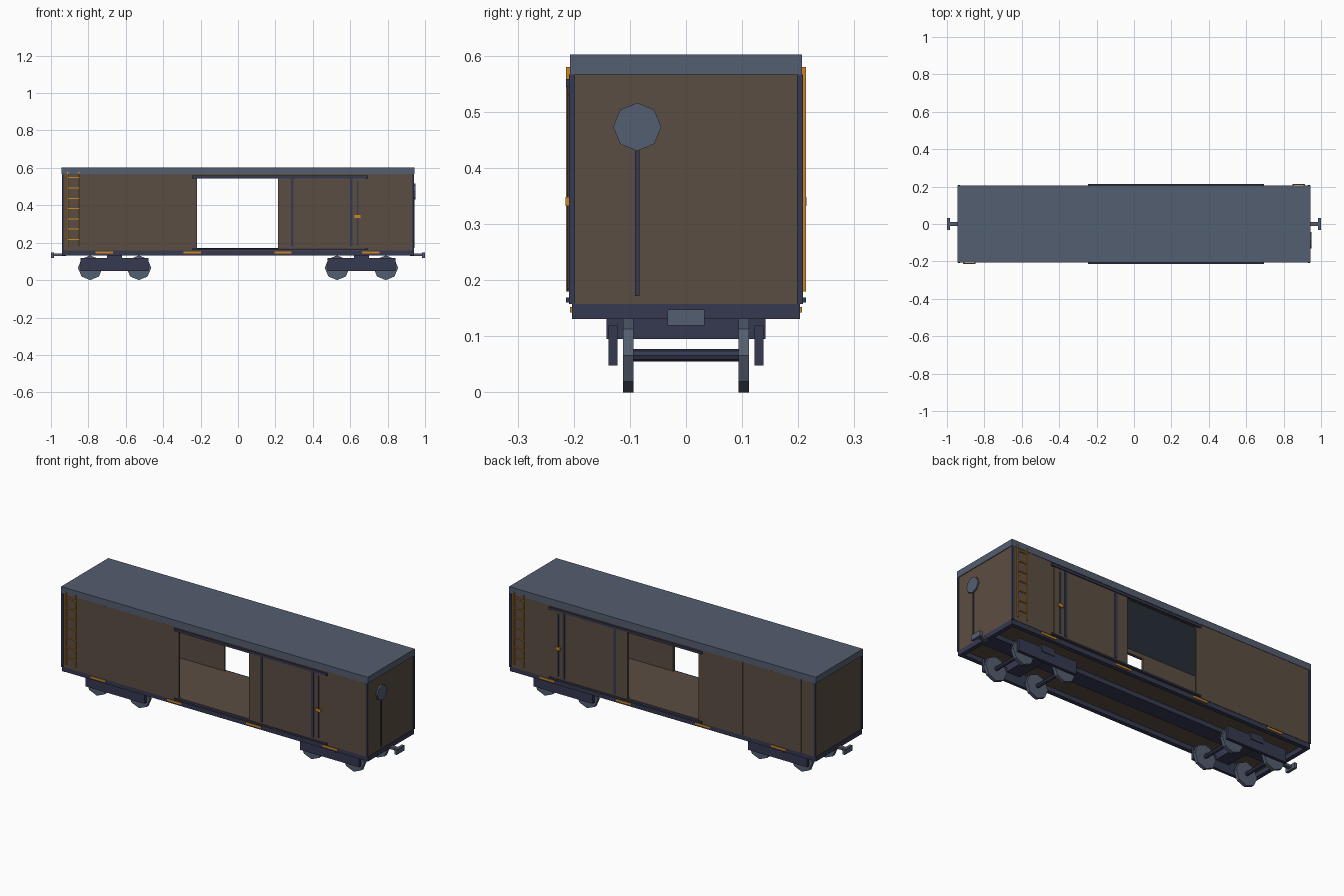
import bpy
import bmesh
from math import pi
from mathutils import Matrix, Vector

cube = bpy.data.objects.get("Cube")
if cube:
    bpy.data.objects.remove(cube, do_unlink=True)


def material(name, r, g, b):
    m = bpy.data.materials.new(name)
    m.use_nodes = True
    m.diffuse_color = (r, g, b, 1)
    m.node_tree.nodes["Principled BSDF"].inputs["Base Color"].default_value = (r, g, b, 1)
    return m


brown = material("brown boards", 0.105, 0.075, 0.054)
slate = material("slate metal", 0.087, 0.112, 0.162)
navy = material("dark navy steel", 0.036, 0.041, 0.08)
orange = material("orange paint", 0.62, 0.24, 0.015)


def finish(name, bm, mat):
    bmesh.ops.recalc_face_normals(bm, faces=bm.faces)
    mesh = bpy.data.meshes.new(name)
    bm.to_mesh(mesh)
    bm.free()
    mesh.materials.append(mat)
    obj = bpy.data.objects.new(name, mesh)
    bpy.context.collection.objects.link(obj)
    return obj


def box(name, xs, ys, zs, mat):
    """Box between the given limits on each axis."""
    bm = bmesh.new()
    lo, hi = Vector((xs[0], ys[0], zs[0])), Vector((xs[1], ys[1], zs[1]))
    bmesh.ops.create_cube(bm, size=1)
    bmesh.ops.transform(bm, verts=bm.verts,
                        matrix=Matrix.Translation((lo + hi) / 2) @ Matrix.Diagonal((hi - lo).to_4d()))
    return finish(name, bm, mat)


def side_box(name, x, half, side, ys, zs, mat):
    """Box centred on x, on the front (-1) or back (1) side."""
    return box(name, (x - half, x + half), sorted((side * ys[0], side * ys[1])), zs, mat)


def disc(name, axis, radius, depth, centre, mat):
    """Eight-sided cylinder with a corner pointing down."""
    bm = bmesh.new()
    bmesh.ops.create_cone(bm, cap_ends=True, segments=8, radius1=radius, radius2=radius, depth=depth)
    turn = Matrix.Rotation(pi / 2, 4, "X" if axis == "Y" else "Y")
    bmesh.ops.transform(bm, verts=bm.verts, matrix=Matrix.Translation(centre) @ turn)
    return finish(name, bm, mat)


LENGTH, WIDTH = 0.938, 0.205
FLOOR, EAVE = 0.157, 0.566
DOOR_L, DOOR_R = -0.22, 0.215

# Roof, floor and centre sill
box("roof", (-0.943, 0.943), (-0.207, 0.207), (EAVE, 0.602), slate)
box("floor", (-0.935, 0.935), (-0.2, 0.2), (FLOOR, 0.172), brown)
box("centre_sill", (-0.92, 0.92), (-0.045, 0.045), (0.132, FLOOR), navy)

for side, label in ((-1, "front"), (1, "back")):
    # Side wall with its doorway
    bm = bmesh.new()
    outline = [(-LENGTH, FLOOR), (DOOR_L, FLOOR), (DOOR_L, 0.542), (DOOR_R, 0.542),
               (DOOR_R, FLOOR), (LENGTH, FLOOR), (LENGTH, EAVE), (-LENGTH, EAVE)]
    face = bm.faces.new([bm.verts.new((x, side * WIDTH, z)) for x, z in outline])
    grown = bmesh.ops.extrude_face_region(bm, geom=[face])["geom"]
    bmesh.ops.translate(bm, vec=(0, -side * 0.01, 0),
                        verts=[v for v in grown if isinstance(v, bmesh.types.BMVert)])
    if not face.is_valid or len(bm.faces) < 10:
        bm.faces.new(bm.verts[:8])
    finish(label + "_wall", bm, brown)

    # Board seams
    for i in range(4):
        side_box(label + "_wall_rib", -0.85 + 0.18 * i, 0.003, side, (0.203, 0.2065), (0.16, 0.564), brown)

    # Side sill, orange markers and corner posts
    side_box(label + "_side_sill", 0, 0.94, side, (0.18, 0.203), (0.132, FLOOR), navy)
    for x in (-0.715, -0.245, 0.24, 0.71):
        side_box(label + "_sill_marker", x, 0.046, side, (0.2, 0.207), (0.142, 0.152), orange)
    for x in (-0.936, 0.936):
        side_box(label + "_corner_post", x, 0.006, side, (0.198, 0.2085), (0.157, EAVE), navy)

    # Sliding door, its rails, bars and latch
    side_box(label + "_door", 0.4475, 0.2325, side, (0.204, 0.2085), (0.168, 0.546), brown)
    side_box(label + "_door_top_rail", 0.225, 0.47, side, (0.2, 0.214), (0.544, 0.558), navy)
    side_box(label + "_door_bottom_rail", 0.225, 0.47, side, (0.2, 0.214), (0.16, 0.169), navy)
    for x in (0.29, 0.605):
        side_box(label + "_door_bar", x, 0.007, side, (0.206, 0.2125), (0.18, 0.545), navy)
    side_box(label + "_latch_rod", 0.64, 0.004, side, (0.206, 0.212), (0.185, 0.53), navy)
    side_box(label + "_latch_handle", 0.64, 0.016, side, (0.206, 0.2145), (0.332, 0.348), orange)

    # Ladder
    middle = side * 0.88
    for x in (middle - 0.03, middle + 0.03):
        side_box(label + "_ladder_rail", x, 0.003, side, (0.207, 0.214), (0.18, 0.58), orange)
    for i in range(7):
        z = 0.215 + 0.055 * i
        side_box(label + "_ladder_rung", middle, 0.03, side, (0.208, 0.213), (z, z + 0.005), orange)

for end, label in ((-1, "right"), (1, "left")):
    # End wall, end sill and coupler
    def along(a, b):
        return sorted((end * a, end * b))

    box(label + "_end_wall", along(0.926, 0.939), (-WIDTH, WIDTH), (FLOOR, EAVE), brown)
    box(label + "_end_sill", along(0.918, 0.941), (-0.203, 0.203), (0.131, FLOOR), navy)
    box(label + "_coupler_shaft", along(0.92, 0.99), (-0.011, 0.011), (0.128, 0.141), slate)
    box(label + "_coupler_head", along(0.985, 1.0), (-0.033, 0.033), (0.119, 0.148), slate)

    # Truck with bolster, side frames, wheels and axles
    centre = end * 0.66
    box(label + "_bolster", (centre - 0.04, centre + 0.04), (-0.142, 0.142), (0.095, 0.134), navy)
    for side in (-1, 1):
        side_box(label + "_truck_frame", centre, 0.182, side, (0.122, 0.138), (0.048, 0.119), navy)
    for x in (centre - 0.13, centre + 0.13):
        disc(label + "_axle", "Y", 0.011, 0.2, (x, 0, 0.066), navy)
        for side in (-1, 1):
            disc(label + "_wheel", "Y", 0.066, 0.018, (x, side * 0.103, 0.066), slate)

# Hand brake on one end
box("brake_staff", (0.936, 0.944), (-0.091, -0.083), (0.172, 0.45), navy)
disc("brake_wheel", "X", 0.043, 0.01, (0.943, -0.087, 0.473), slate)
